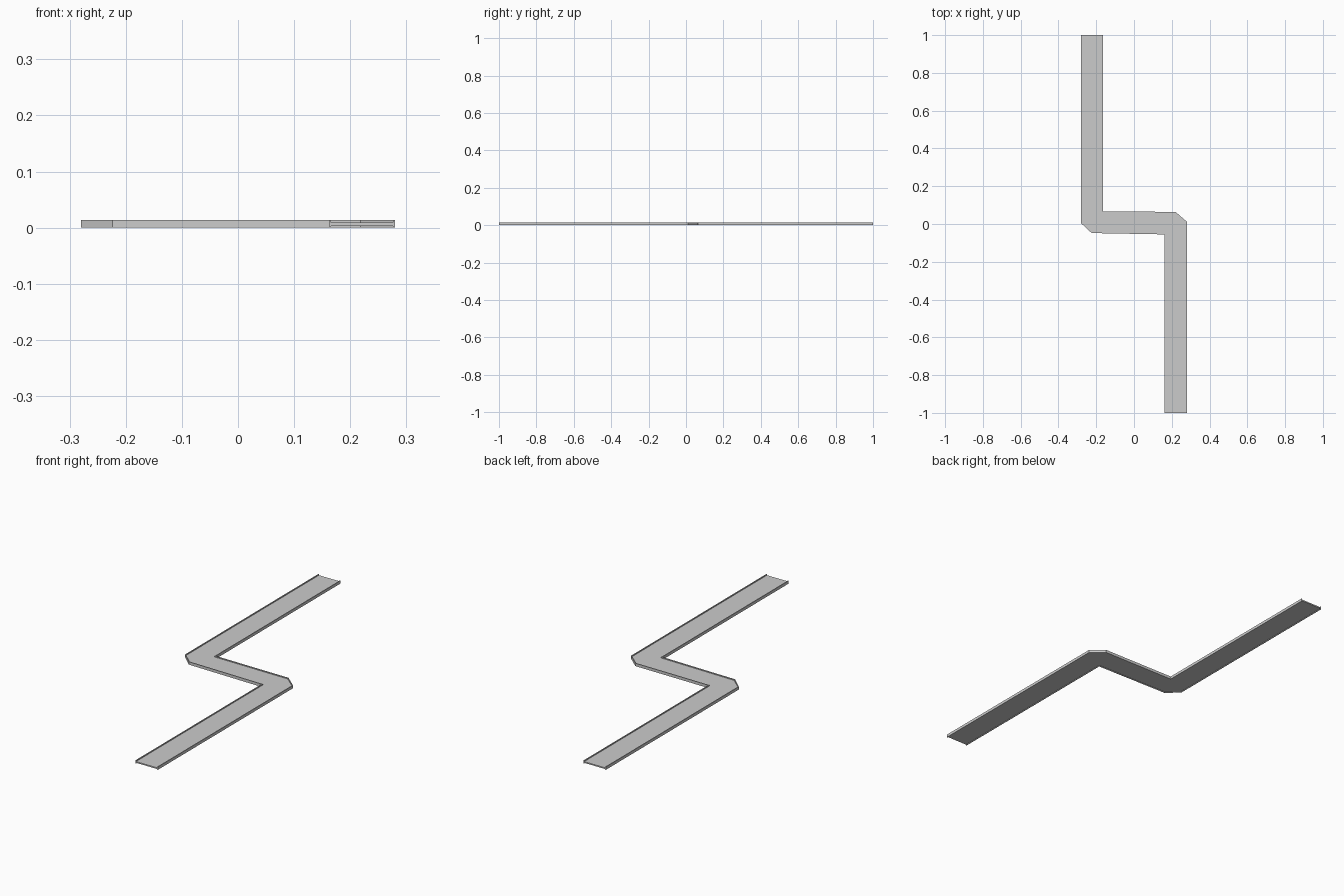
import bpy, bmesh
from mathutils import Vector

if "Cube" in bpy.data.objects:
    bpy.data.objects.remove(bpy.data.objects["Cube"])

RAIL, TOP = 0.004, 0.0135
DECK_LOW, DECK_HIGH = 0.003, 0.009

# Plan edges of the zigzag channel, running from the back end to the front end
west = [Vector(p) for p in ((-0.28, 1), (-0.28, 0.004), (-0.224, -0.048), (0.162, -0.055), (0.162, -1))]
east = [Vector(p) for p in ((-0.163, 1), (-0.163, 0.067), (0.22, 0.064), (0.28, 0.012), (0.28, -1))]


def offset(path, dist):
    """Mitred offset of an open path, positive to the left of travel."""
    segs = [(b - a).normalized() for a, b in zip(path, path[1:])]
    norms = [Vector((-d.y, d.x)) for d in segs]
    out = []
    for i, p in enumerate(path):
        n0, n1 = norms[max(i - 1, 0)], norms[min(i, len(norms) - 1)]
        out.append(p + (n0 + n1) * dist / (1 + n0.dot(n1)))
    return out


def strip(name, a, b, z0, z1):
    """Solid strip between two matching plan paths."""
    bm = bmesh.new()
    rings = []
    for p, q in zip(a, b):
        rings.append([bm.verts.new((v.x, v.y, z))
                      for v, z in ((p, z0), (q, z0), (q, z1), (p, z1))])
    for r, s in zip(rings, rings[1:]):
        for k in range(4):
            j = (k + 1) % 4
            bm.faces.new((r[k], r[j], s[j], s[k]))
    bm.faces.new(rings[0])
    bm.faces.new(rings[-1])
    bmesh.ops.recalc_face_normals(bm, faces=bm.faces)
    mesh = bpy.data.meshes.new(name)
    bm.to_mesh(mesh)
    bm.free()
    obj = bpy.data.objects.new(name, mesh)
    bpy.context.collection.objects.link(obj)
    return obj


west_in, east_in = offset(west, RAIL), offset(east, -RAIL)

# Edge rails and the recessed deck between them
strip("west_rail", west, west_in, 0, TOP)
strip("east_rail", east_in, east, 0, TOP)
strip("deck", west_in, east_in, DECK_LOW, DECK_HIGH)
